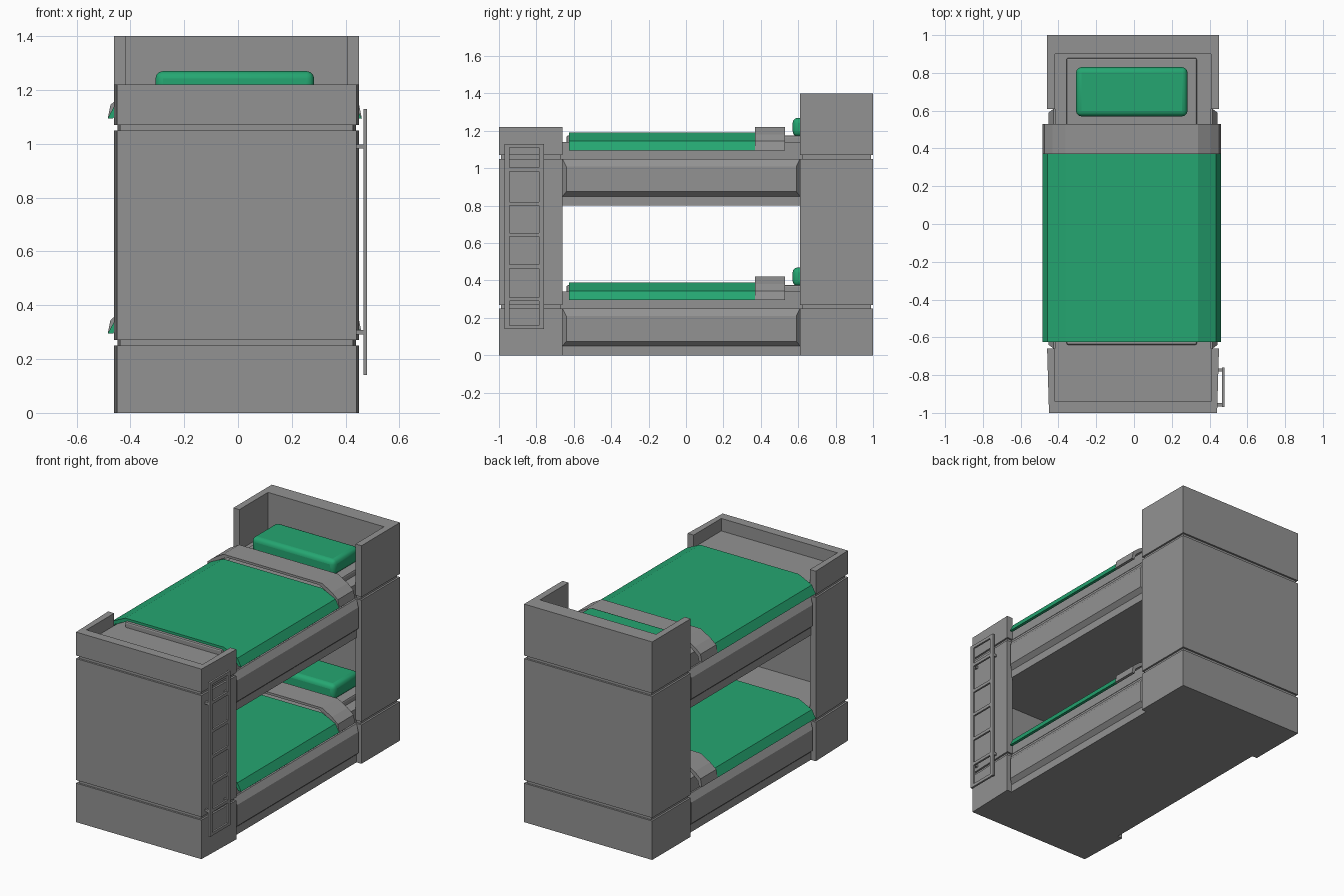
import bpy, bmesh

if "Cube" in bpy.data.objects:
    bpy.data.objects.remove(bpy.data.objects["Cube"])


def material(name, rgb):
    m = bpy.data.materials.new(name)
    m.diffuse_color = (*rgb, 1)
    m.use_nodes = True
    m.node_tree.nodes["Principled BSDF"].inputs["Base Color"].default_value = m.diffuse_color
    return m


GREY = material("grey", (0.29, 0.29, 0.29))
GREEN = material("green", (0.018, 0.38, 0.165))
CX = -0.005    # middle of the frame
BX = -0.012    # middle of the bedding


def skin(name, loops, mat):
    """Closed solid through matching vertex loops, capped at both ends."""
    bm = bmesh.new()
    rings = [[bm.verts.new(p) for p in loop] for loop in loops]
    n = len(rings[0])
    for a, b in zip(rings, rings[1:]):
        for i in range(n):
            j = (i + 1) % n
            bm.faces.new((a[i], a[j], b[j], b[i]))
    bm.faces.new(rings[0][::-1])
    bm.faces.new(rings[-1])
    bmesh.ops.recalc_face_normals(bm, faces=bm.faces)
    me = bpy.data.meshes.new(name)
    bm.to_mesh(me)
    bm.free()
    me.materials.append(mat)
    ob = bpy.data.objects.new(name, me)
    bpy.context.collection.objects.link(ob)
    return ob


def prism(name, plan, z0, z1, mat=GREY, cx=CX):
    return skin(name, [[(x + cx, y, z) for x, y in plan] for z in (z0, z1)], mat)


def box(name, x0, x1, y0, y1, z0, z1, mat=GREY, cx=0.0):
    return prism(name, [(x0, y0), (x1, y0), (x1, y1), (x0, y1)], z0, z1, mat, cx)


def sym(half):
    """Mirror a half outline in x."""
    return half + [(-x, y) for x, y in reversed(half)]


def bevel(ob, width, segments):
    mod = ob.modifiers.new("bevel", "BEVEL")
    mod.width, mod.segments = width, segments


def drape(name, half, y0, y1, base, mat):
    """Cloth shell with a bent cross-section, lying across the bed."""
    outer = sym(half)
    inner = sym([(x - 0.02, z - 0.015 if i else z) for i, (x, z) in enumerate(half)])
    section = outer + inner[::-1]
    skin(name, [[(x + BX, y, z + base) for x, z in section] for y in (y0, y1)], mat)


BASE = sym([(0.445, -1), (0.455, -0.66), (0.42, -0.66), (0.42, 0.61), (0.455, 0.61), (0.455, 1)])
CORE = sym([(0.433, -0.988), (0.443, -0.672), (0.41, -0.672), (0.41, 0.622), (0.443, 0.622), (0.443, 0.988)])
FOOT = sym([(0.4125, -0.94), (0.4125, -0.66), (0.455, -0.66), (0.445, -1)])
HEAD = sym([(0.4125, 0.90), (0.4125, 0.61), (0.455, 0.61), (0.455, 1)])

# two identical bunks stacked, only the end walls differ in height
for level, z, foot_top, head_top in (("lower", 0, 0.8, 0.8), ("upper", 0.8, 1.22, 1.4)):
    prism(level + "_base", BASE, z, z + 0.25)
    prism(level + "_groove", CORE, z + 0.245, z + 0.275)
    prism(level + "_foot_wall", FOOT, z + 0.27, foot_top)
    prism(level + "_head_wall", HEAD, z + 0.27, head_top)
    # raised side panels with sloped edges
    for side, s in (("left", -1), ("right", 1)):
        loops = []
        for x, y0, y1, z0, z1 in ((0.41, -0.66, 0.61, 0.05, 0.25), (0.42, -0.66, 0.61, 0.05, 0.25),
                                  (0.447, -0.64, 0.59, 0.075, 0.21)):
            loops.append([(CX + s * x, y, z + h) for y, h in ((y0, z0), (y1, z0), (y1, z1), (y0, z1))])
        skin(f"{level}_{side}_panel", loops, GREY)
    # bedding
    box(level + "_bed_board", -0.4125, 0.4125, -0.94, 0.90, z + 0.27, z + 0.34, cx=CX)
    mattress = box(level + "_mattress", -0.345, 0.345, -0.64, 0.88, z + 0.33, z + 0.375, cx=BX)
    bevel(mattress, 0.01, 2)
    drape(level + "_blanket", [(0.472, 0.295), (0.445, 0.345), (0.35, 0.39)], -0.625, 0.37, z, GREEN)
    drape(level + "_blanket_fold", [(0.472, 0.295), (0.462, 0.345), (0.42, 0.38), (0.35, 0.42)],
          0.37, 0.53, z, GREY)
    pillow = box(level + "_pillow", -0.295, 0.295, 0.57, 0.83, z + 0.37, z + 0.47, GREEN, BX)
    bevel(pillow, 0.028, 3)
    bpy.context.view_layer.objects.active = pillow
    pillow.select_set(True)
    bpy.ops.object.shade_smooth_by_angle()
    pillow.select_set(False)

# ladder on the right of the foot end
for i, (y0, y1) in enumerate(((-0.97, -0.943), (-0.787, -0.76))):
    box(f"ladder_rail_{i}", 0.466, 0.48, y0, y1, 0.14, 1.13)
    for j, h in enumerate((0.30, 0.99)):
        box(f"ladder_bracket_{i}_{j}", 0.43, 0.47, y0 + 0.005, y1 - 0.005, h - 0.008, h + 0.008)
for i, h in enumerate((0.15, 0.30, 0.475, 0.645, 0.81, 0.993, 1.12)):
    box(f"ladder_rung_{i}", 0.467, 0.479, -0.95, -0.78, h - 0.01, h + 0.01)
